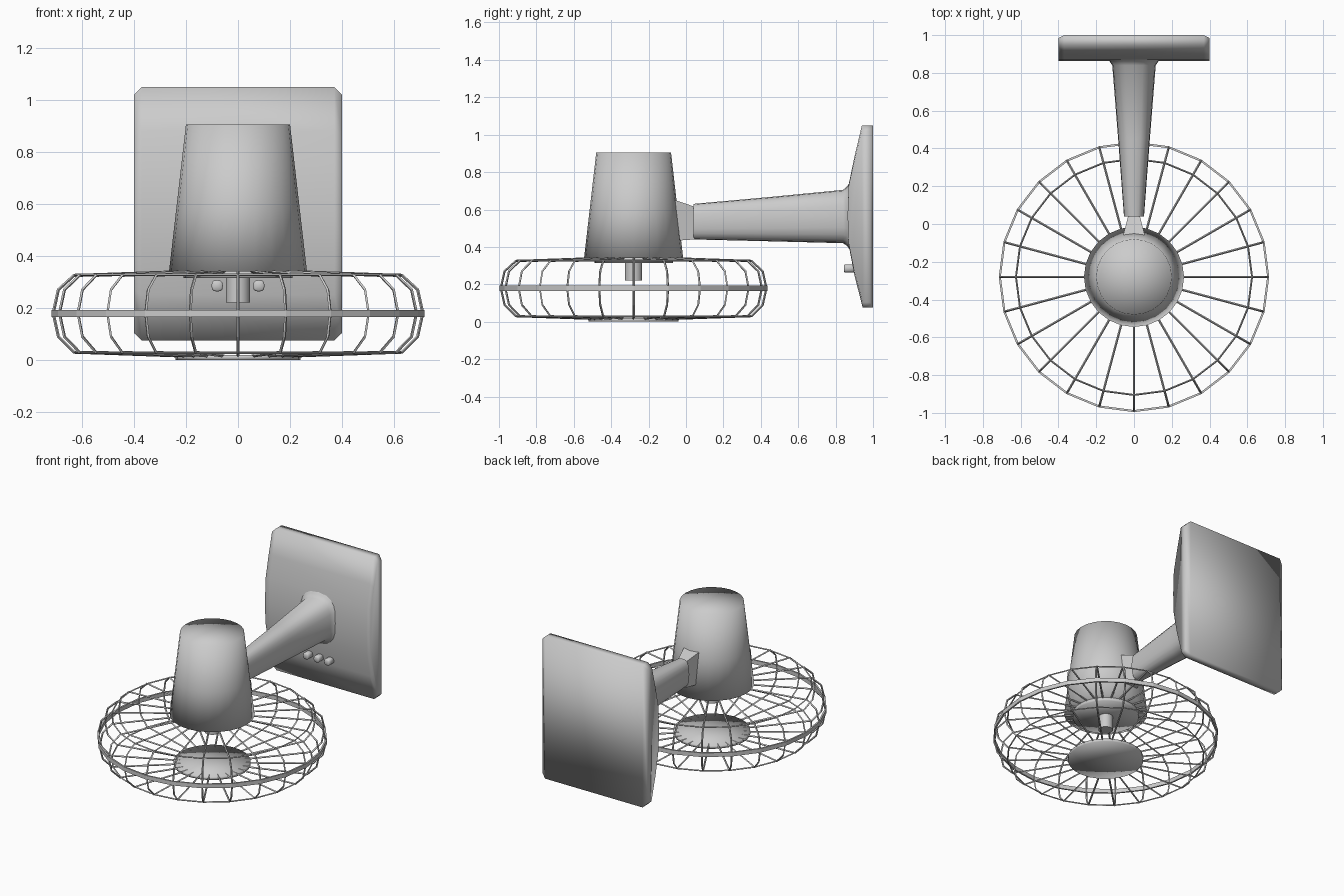
import bpy, bmesh
from math import sin, cos, pi, copysign

cube = bpy.data.objects.get("Cube")
if cube:
    bpy.data.objects.remove(cube, do_unlink=True)

HUB_Y = -0.28   # the fan axis is vertical here
SPOKES = 24

grey = bpy.data.materials.new("plain grey")
grey.use_nodes = True
colour = (0.6, 0.6, 0.6, 1)
grey.diffuse_color = colour
grey.node_tree.nodes["Principled BSDF"].inputs["Base Color"].default_value = colour


def add_mesh(name, mesh, smooth):
    mesh.materials.clear()
    mesh.materials.append(grey)
    for p in mesh.polygons:
        p.use_smooth = smooth
    obj = bpy.data.objects.new(name, mesh)
    bpy.context.collection.objects.link(obj)
    return obj


def loft(name, rings, smooth=True, fan=False, closed=False):
    """Skin a row of equal rings; cap the ends or join last to first."""
    bm = bmesh.new()
    rows = [[bm.verts.new(p) for p in ring] for ring in rings]
    pairs = list(zip(rows, rows[1:]))
    if closed:
        pairs.append((rows[-1], rows[0]))
    for a, b in pairs:
        n = len(a)
        for i in range(n):
            j = (i + 1) % n
            bm.faces.new((a[i], a[j], b[j], b[i]))
    if not closed:
        caps = [bm.faces.new(rows[0][::-1]), bm.faces.new(rows[-1])]
        if fan:
            bmesh.ops.poke(bm, faces=caps)
    bmesh.ops.recalc_face_normals(bm, faces=bm.faces)
    mesh = bpy.data.meshes.new(name)
    bm.to_mesh(mesh)
    bm.free()
    return add_mesh(name, mesh, smooth)


def circle(r, z, n=SPOKES):
    return [(r * cos(2 * pi * i / n), HUB_Y + r * sin(2 * pi * i / n), z)
            for i in range(n)]


def lathe(name, profile, **kw):
    return loft(name, [circle(r, z) for r, z in profile], **kw)


def wires(name, paths, radius):
    """Four-sided wires along (points, cyclic) paths."""
    curve = bpy.data.curves.new(name, "CURVE")
    curve.dimensions = "3D"
    curve.bevel_depth = radius
    curve.bevel_resolution = 0
    curve.use_fill_caps = True
    for points, cyclic in paths:
        spline = curve.splines.new("POLY")
        spline.points.add(len(points) - 1)
        for p, co in zip(spline.points, points):
            p.co = (*co, 1)
        spline.use_cyclic_u = cyclic
    temp = bpy.data.objects.new(name + " path", curve)
    bpy.context.collection.objects.link(temp)
    bpy.context.view_layer.update()
    graph = bpy.context.evaluated_depsgraph_get()
    mesh = bpy.data.meshes.new_from_object(temp.evaluated_get(graph))
    bpy.data.objects.remove(temp, do_unlink=True)
    return add_mesh(name, mesh, False)


# Motor housing, front plate of the motor, shaft and lower cage disc
lathe("motor_housing", [(0.265, 0.34), (0.235, 0.6), (0.2, 0.905)], fan=True)
lathe("motor_base", [(0.21, 0.315), (0.21, 0.342)], fan=True)
lathe("shaft", [(0.046, 0.22), (0.046, 0.33)], fan=True)
lathe("cage_disc", [(0.24, 0.0), (0.24, 0.02)], fan=True)

# Cage: bent spokes, two wire rings and a flat middle band
half = [(0.63, 0.325), (0.69, 0.27), (0.71, 0.18), (0.69, 0.09), (0.63, 0.03)]
bend = [(0.2, 0.34)] + half + [(0.2, 0.015)]
paths = []
for i in range(SPOKES):
    a = 2 * pi * i / SPOKES
    paths.append(([(r * cos(a), HUB_Y + r * sin(a), z) for r, z in bend], False))
wires("cage_spokes", paths, 0.006)
wires("cage_rings", [(circle(0.625, z), True) for z in (0.327, 0.028)], 0.005)
lathe("cage_band", [(0.705, 0.165), (0.716, 0.165), (0.716, 0.193), (0.705, 0.193)],
      smooth=False, closed=True)


# Bracket between motor and arm
def rectangle(y, w, low, high):
    return [(-w, y, low), (w, y, low), (w, y, high), (-w, y, high)]


loft("arm_bracket", [rectangle(-0.1, 0.068, 0.43, 0.665),
                     rectangle(0.045, 0.03, 0.44, 0.615)], smooth=False)


# Arm with a rounded section, flaring into the wall plate
def rounded(y, w, low, high, n=20):
    def power(v):
        return copysign(abs(v) ** 0.75, v)
    mid, h = (low + high) / 2, (high - low) / 2
    return [(w * power(cos(2 * pi * i / n)), y, mid + h * power(sin(2 * pi * i / n)))
            for i in range(n)]


arm = loft("arm", [rounded(0.04, 0.053, 0.44, 0.63), rounded(0.45, 0.084, 0.43, 0.667),
                   rounded(0.84, 0.115, 0.42, 0.705), rounded(0.862, 0.13, 0.405, 0.725),
                   rounded(0.885, 0.16, 0.37, 0.76)])

# Wall plate: curved front profile, narrowed at both sides
profile = [(1.0, 1.048), (0.94, 1.048), (0.9, 0.88), (0.87, 0.735), (0.864, 0.57),
           (0.868, 0.42), (0.9, 0.25), (0.945, 0.075), (1.0, 0.075)]


def plate_section(x, squeeze, back):
    return [(x, min(y, back), 0.5615 + (z - 0.5615) * squeeze) for y, z in profile]


loft("wall_plate", [plate_section(-0.4, 0.94, 0.985), plate_section(-0.37, 1, 1),
                    plate_section(0.37, 1, 1), plate_section(0.4, 0.94, 0.985)])

# Row of control knobs
for label, x in (("right", -0.08), ("middle", 0), ("left", 0.08)):
    loft(label + "_knob", [rounded(y, r, 0.285 - r, 0.285 + r, 12)
                           for y, r in ((0.845, 0.017), (0.85, 0.022), (0.92, 0.022))],
         fan=True).location.x = x

for name in ("arm", "shaft"):
    bpy.context.view_layer.objects.active = bpy.data.objects[name]
    bpy.ops.object.select_all(action="DESELECT")
    bpy.data.objects[name].select_set(True)
    bpy.ops.object.shade_smooth_by_angle(angle=0.9)
